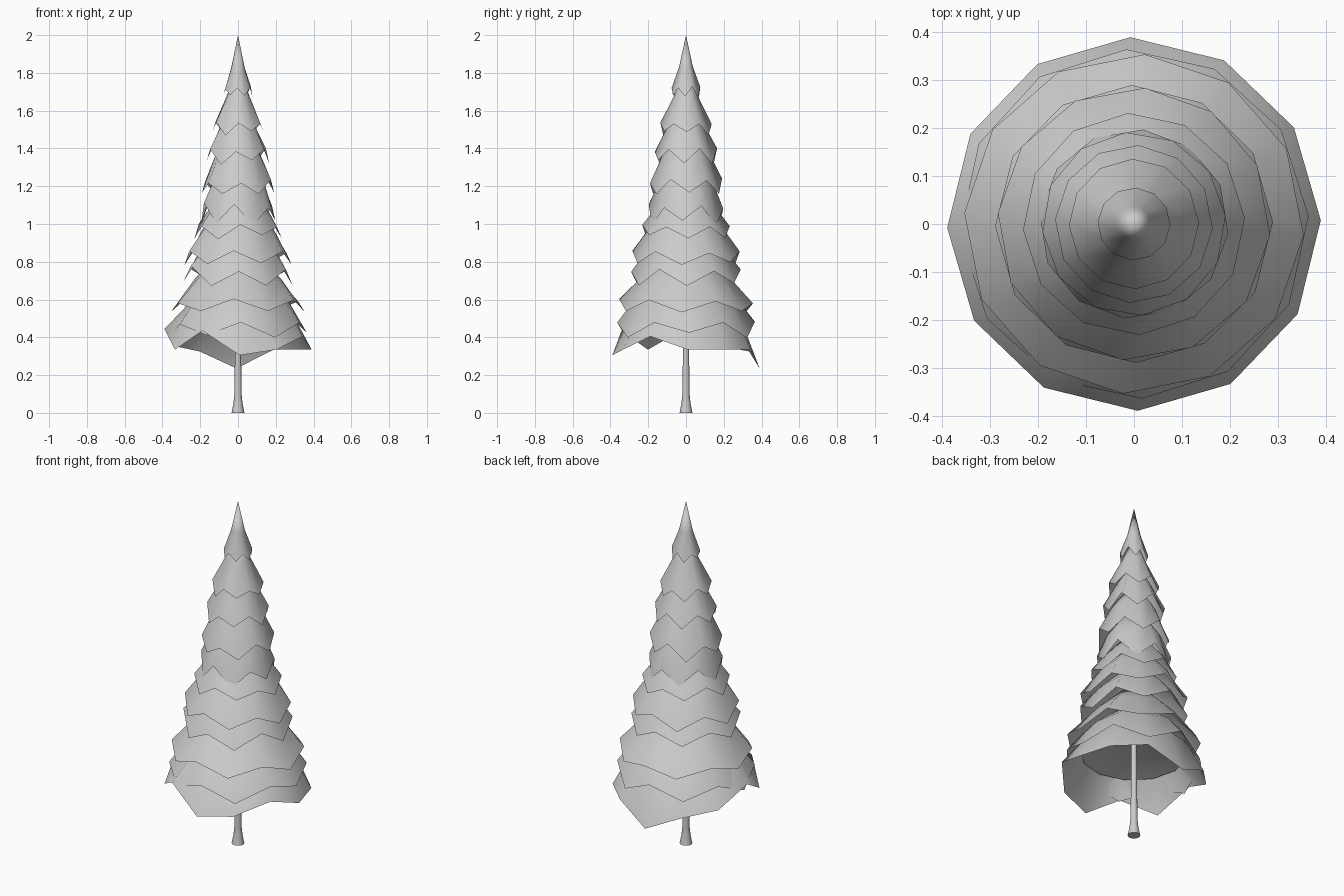
import bpy, bmesh, math, random

cube = bpy.data.objects.get("Cube")
if cube:
    bpy.data.objects.remove(cube)

random.seed(8)
SIDES = 12

grey = bpy.data.materials.new("plain_grey")
grey.use_nodes = True
colour = (0.6, 0.6, 0.6, 1)
grey.diffuse_color = colour
grey.node_tree.nodes["Principled BSDF"].inputs["Base Color"].default_value = colour


def lathe(name, rings, apex, cap=False, twist=0.0):
    """Skin rings of (radius, heights), heights holding one z per side, up to an apex."""
    bm = bmesh.new()
    loops = []
    for radius, heights in rings:
        loop = []
        for i, z in enumerate(heights):
            a = math.tau * i / SIDES + twist
            loop.append(bm.verts.new((radius * math.cos(a), radius * math.sin(a), z)))
        loops.append(loop)
    for low, high in zip(loops, loops[1:]):
        for i in range(SIDES):
            j = (i + 1) % SIDES
            bm.faces.new((low[i], low[j], high[j], high[i]))
    tip = bm.verts.new((0, 0, apex))
    for i in range(SIDES):
        bm.faces.new((loops[-1][i], loops[-1][(i + 1) % SIDES], tip))
    if cap:
        bm.faces.new(loops[0][::-1])
    mesh = bpy.data.meshes.new(name)
    bm.to_mesh(mesh)
    bm.free()
    obj = bpy.data.objects.new(name, mesh)
    bpy.context.collection.objects.link(obj)
    mesh.materials.append(grey)
    bpy.ops.object.select_all(action="DESELECT")
    obj.select_set(True)
    bpy.context.view_layer.objects.active = obj
    bpy.ops.object.shade_smooth_by_angle(angle=math.radians(85))


def branch_tier(name, radius, rim, waist_radius, waist, apex, teeth, twist):
    """An open skirt with a ragged rim, narrowing to the trunk."""
    rim_heights = [rim + t for t in teeth]
    waist_heights = [waist + 0.2 * t for t in teeth]
    lathe(name, [(radius, rim_heights), (waist_radius, waist_heights)],
          apex, twist=twist)


def ragged(size):
    """Uneven teeth, low at the sides and high at front and back."""
    return [size * (random.uniform(-0.3, 0.3) - 0.7 * (-1) ** i) for i in range(SIDES)]


# Trunk with a flared foot
lathe("trunk", [(r, [z] * SIDES) for r, z in
                ((0.034, 0), (0.024, 0.05), (0.019, 0.1), (0.016, 0.35), (0.012, 1.0))],
      1.75, cap=True)

# Branch tiers: rim radius, rim height, waist radius, waist height, apex, tooth size
tiers = [
    (0.076, 1.70, 0.036, 1.83, 2.00, 0.03),
    (0.136, 1.51, 0.065, 1.67, 1.84, 0.045),
    (0.165, 1.36, 0.095, 1.52, 1.70, 0.05),
    (0.192, 1.19, 0.120, 1.37, 1.56, 0.055),
    (0.198, 1.05, 0.145, 1.21, 1.42, 0.065),
    (0.232, 0.96, 0.165, 1.07, 1.26, 0.045),
    (0.285, 0.825, 0.190, 0.98, 1.18, 0.05),
    (0.290, 0.725, 0.205, 0.86, 1.06, 0.055),
    (0.355, 0.56, 0.225, 0.72, 0.94, 0.05),
    (0.365, 0.445, 0.265, 0.60, 0.82, 0.05),
]
for n, (r, z, wr, wz, apex, size) in enumerate(tiers, 1):
    branch_tier(f"branch_tier_{n}", r, z, wr, wz, apex, ragged(size),
                random.uniform(-0.1, 0.1))

# Lowest, widest tier
low_teeth = [0, 0, 0, -0.1, -0.01, 0.02, 0.11, 0, 0.1, -0.03, 0, 0.07]
branch_tier("lowest_branch_tier", 0.39, 0.335, 0.285, 0.53, 0.74, low_teeth, 0.02)

# Shallow underside that closes the lowest branches around the trunk
lathe("branch_underside", [(r, [z] * SIDES) for r, z in ((0.285, 0.5), (0.2, 0.52))], 0.55)
